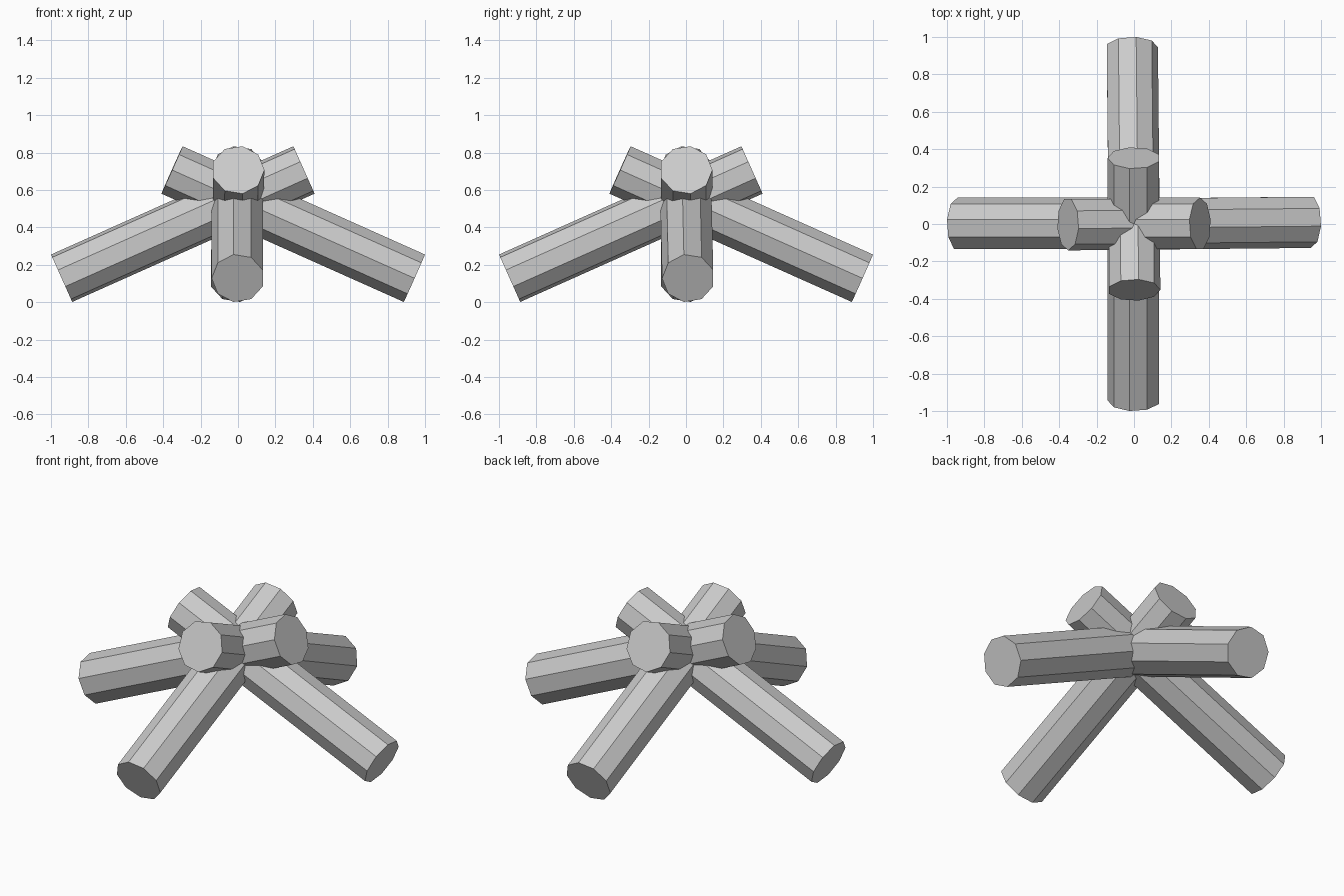
import bpy, bmesh, math
from mathutils import Vector

if "Cube" in bpy.data.objects:
    bpy.data.objects.remove(bpy.data.objects["Cube"])

R, SIDES = 0.141, 9


def bar(name, azimuth, skew):
    """Nine-sided log running from a low outer foot up through the centre."""
    out = Vector((math.cos(azimuth), math.sin(azimuth), 0))
    side = Vector((out.y, -out.x, 0))
    low = out * 0.943 + side * skew + Vector((0, 0, 0.128))
    high = -out * 0.353 + Vector((0, 0, 0.707))
    axis = (high - low).normalized()
    u = (side - axis * side.dot(axis)).normalized()
    v = axis.cross(u)

    bm = bmesh.new()
    rings = []
    for c in (low, high):
        ring = []
        for i in range(SIDES):
            a = math.tau * i / SIDES
            ring.append(bm.verts.new(c + u * (R * math.cos(a)) + v * (R * math.sin(a))))
        rings.append(ring)
        bm.faces.new(ring)
    for i in range(SIDES):
        j = (i + 1) % SIDES
        bm.faces.new((rings[0][i], rings[0][j], rings[1][j], rings[1][i]))
    bmesh.ops.recalc_face_normals(bm, faces=bm.faces)
    mesh = bpy.data.meshes.new(name)
    bm.to_mesh(mesh)
    bm.free()
    obj = bpy.data.objects.new(name, mesh)
    bpy.context.collection.objects.link(obj)


# Four crossed logs; the right and back ones lean very slightly off axis
bar("log_right", 0, -0.013)
bar("log_back", math.pi / 2, -0.013)
bar("log_left", math.pi, 0)
bar("log_front", -math.pi / 2, 0)
